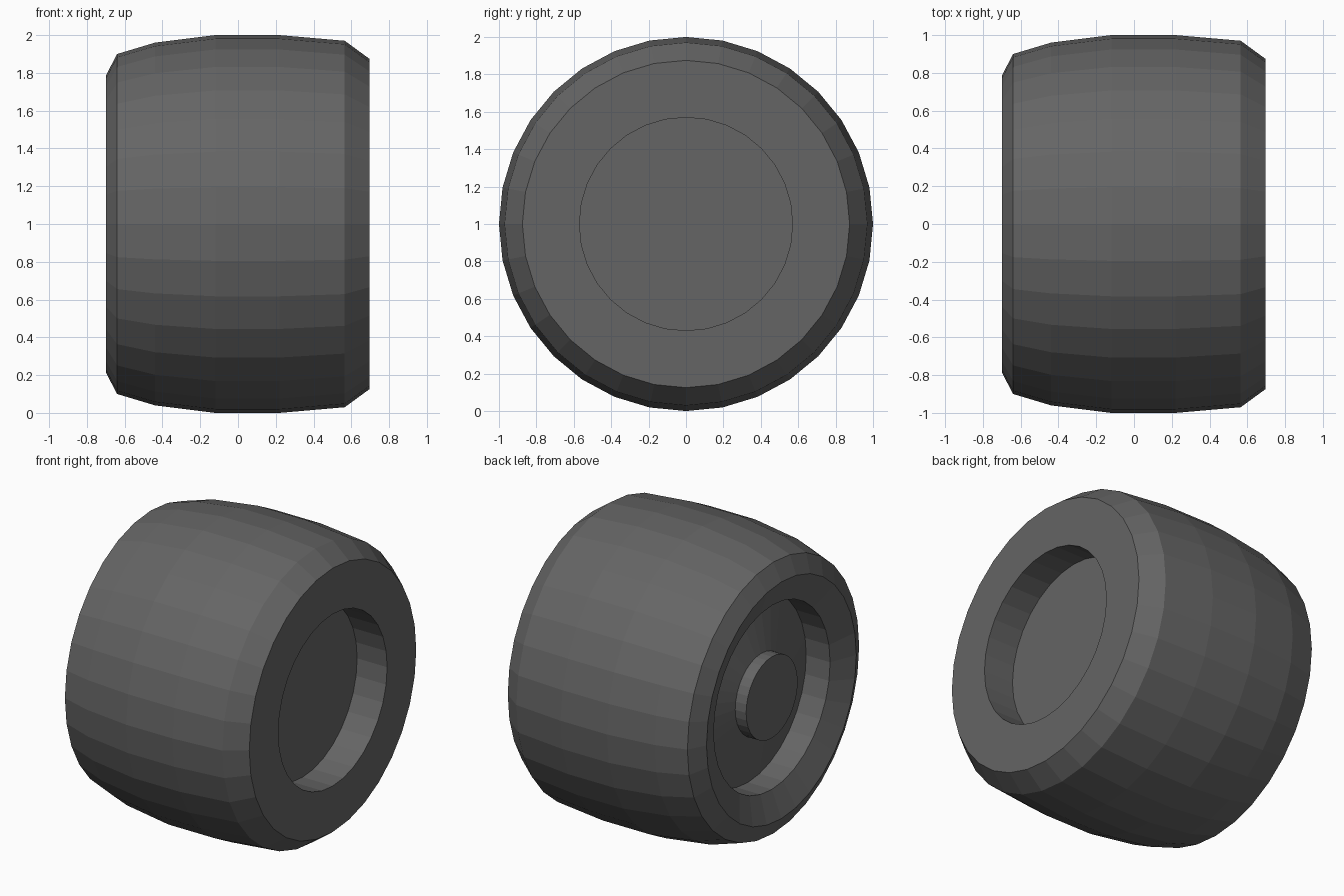
import bpy, bmesh
from math import sin, cos, pi

if "Cube" in bpy.data.objects:
    bpy.data.objects.remove(bpy.data.objects["Cube"])

SIDES = 32
grey = bpy.data.materials.new("dark_grey")
grey.diffuse_color = (0.13, 0.13, 0.13, 1)
grey.use_nodes = True
grey.node_tree.nodes["Principled BSDF"].inputs["Base Color"].default_value = grey.diffuse_color


def lathe(name, profile):
    """Revolve (x, radius) points around the axle; run the profile from -x to +x
    along the outside. Radius 0 closes the centre with one flat face."""
    bm = bmesh.new()
    rings = []
    for x, r in profile:
        if r > 0:
            rings.append([bm.verts.new((x, r * sin(2 * pi * i / SIDES),
                                        1 + r * cos(2 * pi * i / SIDES)))
                          for i in range(SIDES)])
    for a, b in zip(rings, rings[1:]):
        for i in range(SIDES):
            j = (i + 1) % SIDES
            bm.faces.new((a[i], a[j], b[j], b[i]))
    if profile[0][1] == 0:
        bm.faces.new(rings[0][::-1])
    if profile[-1][1] == 0:
        bm.faces.new(rings[-1])
    # outward side of the profile faces away from the axle
    bmesh.ops.reverse_faces(bm, faces=bm.faces[:])
    mesh = bpy.data.meshes.new(name)
    bm.to_mesh(mesh)
    bm.free()
    mesh.materials.append(grey)
    obj = bpy.data.objects.new(name, mesh)
    bpy.context.collection.objects.link(obj)
    return obj


# Tyre: left recess wall, bevelled lip, crowned tread, right recess wall
lathe("tyre", [(-0.455, 0.61), (-0.63, 0.61), (-0.70, 0.785), (-0.64, 0.90),
               (-0.44, 0.96), (-0.12, 1.0), (0.22, 1.0), (0.565, 0.97),
               (0.695, 0.875), (0.695, 0.57), (0.475, 0.57)])

# Dished wheel disc with raised hub on the left side
lathe("hub", [(-0.63, 0), (-0.63, 0.27), (-0.55, 0.27)])
lathe("wheel_disc", [(-0.55, 0.27), (-0.455, 0.61)])

# Flat back plate at the bottom of the right recess
lathe("back_plate", [(0.475, 0.57), (0.475, 0)])
